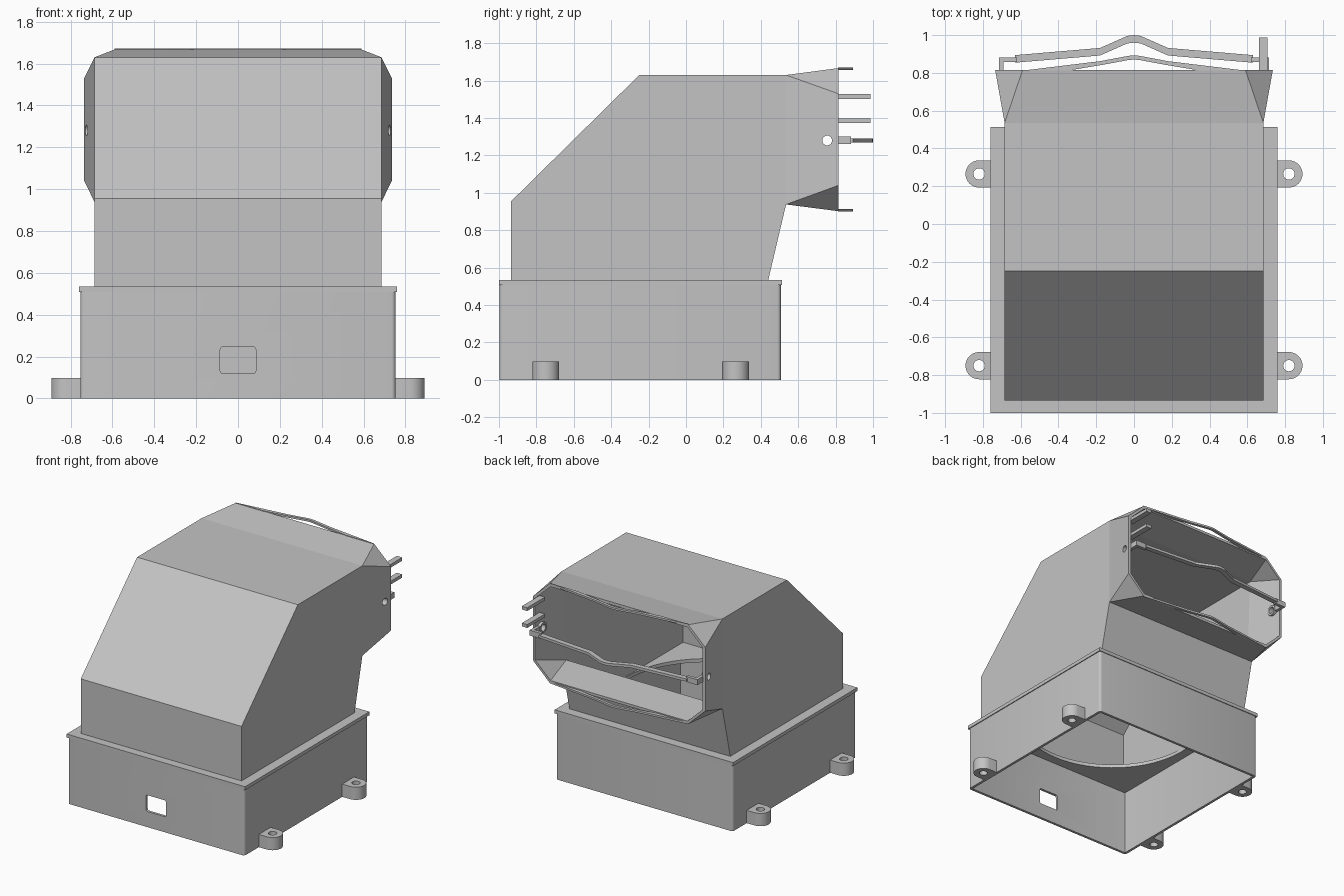
import bpy, bmesh, math
from mathutils import Matrix

if "Cube" in bpy.data.objects:
    bpy.data.objects.remove(bpy.data.objects["Cube"], do_unlink=True)

grey = bpy.data.materials.new("housing grey")
grey.use_nodes = True
grey.diffuse_color = (0.55, 0.55, 0.55, 1)
grey.node_tree.nodes["Principled BSDF"].inputs["Base Color"].default_value = grey.diffuse_color

WALL = 0.02


def add(name, bm):
    bmesh.ops.recalc_face_normals(bm, faces=bm.faces)
    mesh = bpy.data.meshes.new(name)
    bm.to_mesh(mesh)
    bm.free()
    mesh.materials.append(grey)
    ob = bpy.data.objects.new(name, mesh)
    bpy.context.collection.objects.link(ob)
    return ob


def activate(ob):
    bpy.ops.object.select_all(action='DESELECT')
    ob.select_set(True)
    bpy.context.view_layer.objects.active = ob


def box_mesh(x0, x1, y0, y1, z0, z1):
    bm = bmesh.new()
    bmesh.ops.create_cube(bm, size=1)
    for v in bm.verts:
        v.co.x = x1 if v.co.x > 0 else x0
        v.co.y = y1 if v.co.y > 0 else y0
        v.co.z = z1 if v.co.z > 0 else z0
    return bm


def box(name, *size):
    return add(name, box_mesh(*size))


def prism(name, outline, z0, z1):
    bm = bmesh.new()
    face = bm.faces.new([bm.verts.new((x, y, z0)) for x, y in outline])
    top = bmesh.ops.extrude_face_region(bm, geom=[face])["geom"]
    bmesh.ops.translate(bm, vec=(0, 0, z1 - z0),
                        verts=[v for v in top if isinstance(v, bmesh.types.BMVert)])
    return add(name, bm)


def cylinder(name, radius, depth, centre, axis='Z', sides=32):
    bm = bmesh.new()
    turn = Matrix.Rotation(math.pi / 2, 4, 'Y') if axis == 'X' else Matrix()
    bmesh.ops.create_cone(bm, cap_ends=True, segments=sides, radius1=radius, radius2=radius,
                          depth=depth, matrix=Matrix.Translation(centre) @ turn)
    return add(name, bm)


def cut(ob, cutter):
    cutter.hide_render = True
    mod = ob.modifiers.new("cut", 'BOOLEAN')
    mod.operation = 'DIFFERENCE'
    mod.solver = 'EXACT'
    mod.object = cutter
    activate(ob)
    bpy.ops.object.modifier_apply(modifier=mod.name)
    bpy.data.objects.remove(cutter, do_unlink=True)


def thicken(ob):
    mod = ob.modifiers.new("wall", 'SOLIDIFY')
    mod.thickness = WALL
    mod.offset = -1
    mod.use_even_offset = True
    activate(ob)
    bpy.ops.object.modifier_apply(modifier=mod.name)


def smooth(ob):
    activate(ob)
    bpy.ops.object.shade_smooth_by_angle(angle=math.radians(30))


# Base: open box with rounded upright corners and a port in the front
bm = box_mesh(-0.753, 0.753, -0.997, 0.507, 0, 0.512)
uprights = [e for e in bm.edges if abs(e.verts[0].co.z - e.verts[1].co.z) > 0.1]
bmesh.ops.bevel(bm, geom=uprights, offset=0.02, segments=4, profile=0.5, affect='EDGES')
bm.normal_update()
bmesh.ops.delete(bm, geom=[f for f in bm.faces if abs(f.normal.z) > 0.9], context='FACES_ONLY')
base = add("base_box", bm)
thicken(base)

bm = box_mesh(-0.085, 0.085, -1.1, -0.9, 0.12, 0.246)
along = [e for e in bm.edges if abs(e.verts[0].co.y - e.verts[1].co.y) > 0.1]
bmesh.ops.bevel(bm, geom=along, offset=0.012, segments=3, profile=0.5, affect='EDGES')
cut(base, add("port_cutter", bm))
smooth(base)

# Deck with the large round air hole
deck = box("deck_plate", -0.76, 0.76, -1, 0.513, 0.508, 0.535)
cut(deck, cylinder("air_cutter", 0.66, 0.3, (0, -0.245, 0.52), sides=64))
smooth(deck)

# Mounting lugs
for side in (-1, 1):
    for y, place in ((-0.75, "front"), (0.265, "back")):
        arc = [(0.82 + 0.072 * math.cos(a), y + 0.072 * math.sin(a))
               for a in (math.pi * (i / 16 - 0.5) for i in range(17))]
        outline = [(0.745, y - 0.072)] + arc + [(0.745, y + 0.072)]
        lug = prism(f"{place}_lug", [(side * px, py) for px, py in outline], 0, 0.098)
        cut(lug, cylinder("lug_cutter", 0.03, 0.4, (side * 0.82, y, 0.05)))
        smooth(lug)

# Hood: sloped shell, flaring from a rectangle to an eight-sided mouth
bm = bmesh.new()
profile = [(-0.935, 0.535), (-0.935, 0.955), (-0.25, 1.63),
           (0.535, 1.63), (0.535, 0.938), (0.44, 0.535)]
mouth = [(0.59, 1.667), (0.735, 1.53), (0.735, 1.04), (0.59, 0.902)]
sides = []
for s in (-1, 1):
    p = [bm.verts.new((s * 0.685, y, z)) for y, z in profile]
    m = [bm.verts.new((s * x, 0.815, z)) for x, z in mouth]
    sides.append((p, m))
    bm.faces.new(p)
    bm.faces.new((p[3], m[0], m[1]))
    bm.faces.new((p[3], m[1], m[2], p[4]))
    bm.faces.new((p[4], m[2], m[3]))
(lp, lm), (rp, rm) = sides
for i, j in ((0, 1), (1, 2), (2, 3), (4, 5)):
    bm.faces.new((lp[i], lp[j], rp[j], rp[i]))
bm.faces.new((lp[3], rp[3], rm[0], lm[0]))
bm.faces.new((lp[4], rp[4], rm[3], lm[3]))
hood = add("hood", bm)
top = max(hood.data.polygons, key=lambda f: f.center.z * (abs(f.normal.z) > 0.99))
if top.normal.z < 0:
    hood.data.flip_normals()
thicken(hood)
cut(hood, cylinder("pivot_cutter", 0.026, 2, (0, 0.755, 1.28), 'X'))

# Pivot collars inside the mouth
for side in (-1, 1):
    collar = cylinder("pivot_collar", 0.042, 0.025, (side * 0.698, 0.755, 1.28), 'X')
    cut(collar, cylinder("collar_cutter", 0.026, 0.2, (side * 0.698, 0.755, 1.28), 'X'))
    smooth(collar)


def mirrored(half):
    return half + [(-x, y) for x, y in reversed(half) if x > 0]


def bow(name, outer, inner, z0, z1):
    prism(name, mirrored(outer) + mirrored(inner)[::-1], z0, z1)


# Thin bowed lips above and below the mouth
lip_outer = [(0.59, 0.812), (0.18, 0.862), (0.03, 0.89), (0, 0.893)]
lip_inner = [(0.35, 0.812), (0.17, 0.842), (0.03, 0.868), (0, 0.871)]
bow("upper_lip", lip_outer, lip_inner, 1.656, 1.671)
bow("lower_lip", lip_outer, lip_inner, 0.899, 0.914)

# Bowed cross bar with its end brackets
bar = [(0.63, 0.874), (0.18, 0.912), (0.035, 0.976), (0, 0.98)]
bow("cross_bar", [(x, y + 0.02) for x, y in bar], [(x, y - 0.02) for x, y in bar], 1.27, 1.29)
for side in (-1, 1):
    bracket = [(0.715, 0.79), (0.715, 0.882), (0.62, 0.882), (0.62, 0.857), (0.69, 0.857), (0.69, 0.79)]
    prism("bar_bracket", [(side * x, y) for x, y in bracket], 1.26, 1.302)

# Two prongs on the left side of the mouth
for z in (1.373, 1.503):
    box("prong", 0.662, 0.708, 0.77, 0.987, z, z + 0.025)
